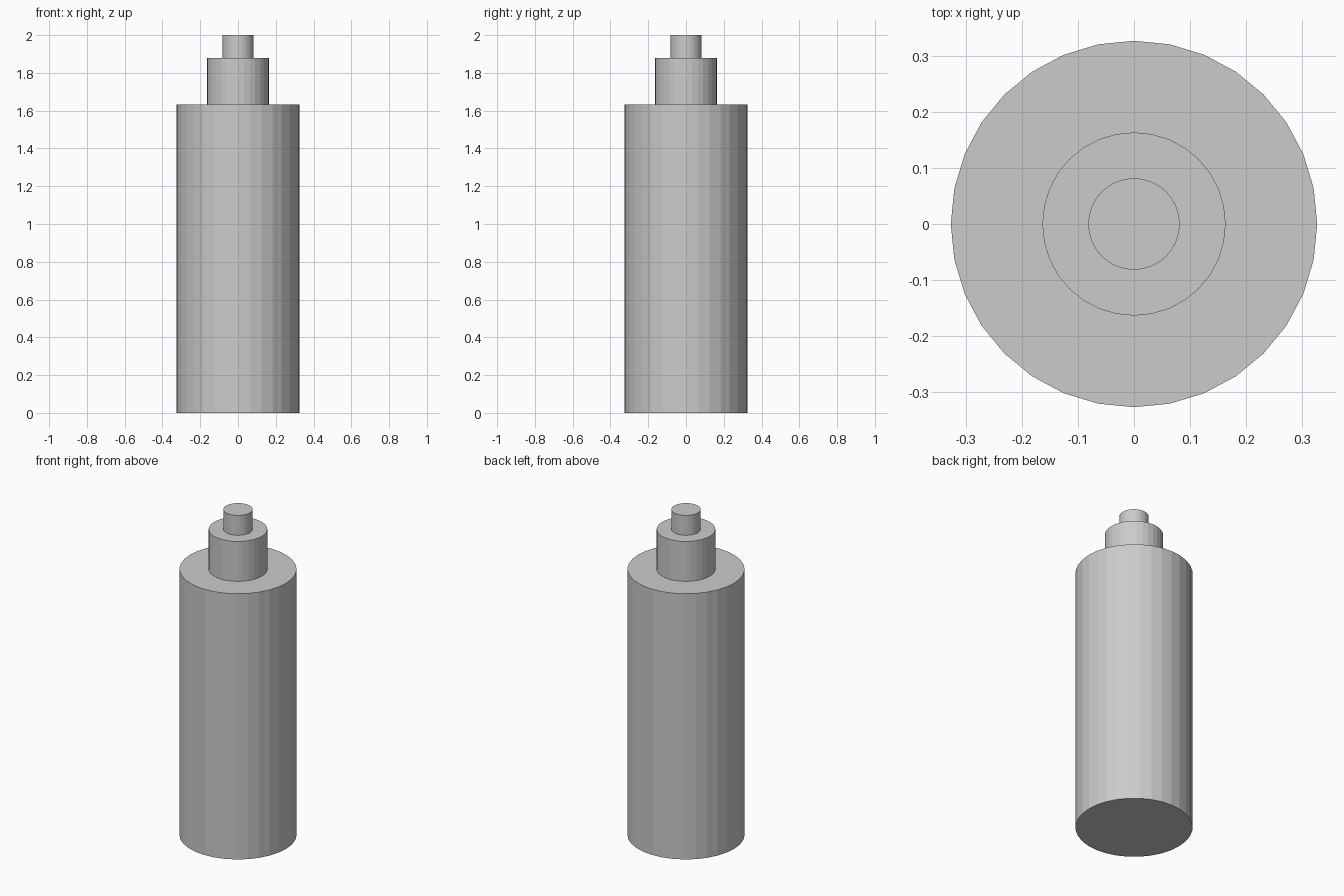
import bpy

if "Cube" in bpy.data.objects:
    bpy.data.objects.remove(bpy.data.objects["Cube"])


def cylinder(name, radius, bottom, top):
    """Flat-shaded 32-sided upright cylinder between two heights."""
    bpy.ops.mesh.primitive_cylinder_add(
        vertices=32, radius=radius, depth=top - bottom,
        location=(0, 0, (bottom + top) / 2))
    bpy.context.object.name = name


# Wide main body
cylinder("body", 0.3265, 0.0, 1.633)
# Narrower neck, half the body's radius
cylinder("neck", 0.1633, 1.633, 1.878)
# Small tip, half the neck's radius
cylinder("tip", 0.0816, 1.878, 2.0)
